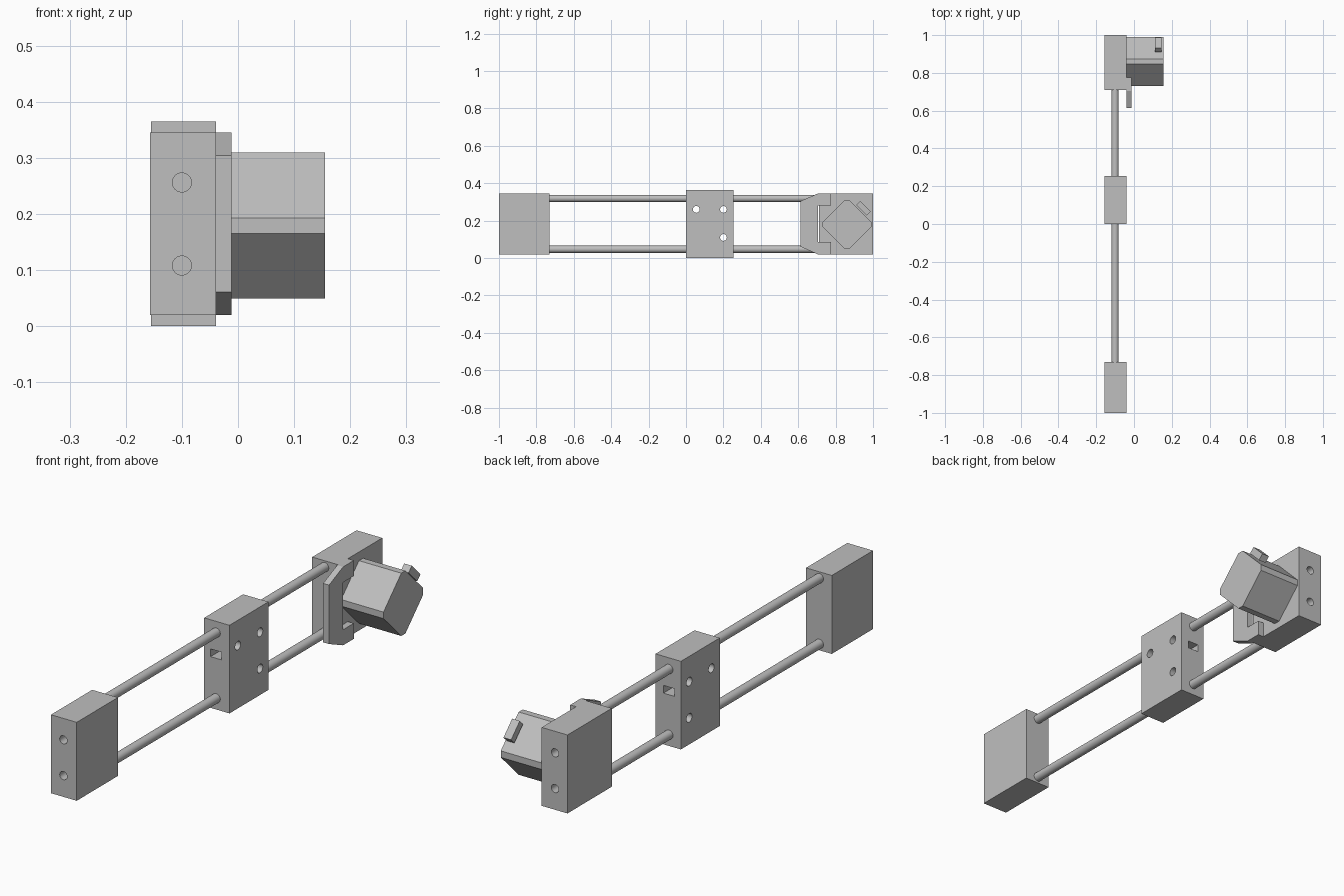
import bpy, bmesh, math
from mathutils import Matrix, Vector

if "Cube" in bpy.data.objects:
    bpy.data.objects.remove(bpy.data.objects["Cube"], do_unlink=True)

grey = bpy.data.materials.new("light grey")
grey.use_nodes = True
colour = (0.52, 0.52, 0.52, 1)
grey.diffuse_color = colour
grey.node_tree.nodes["Principled BSDF"].inputs["Base Color"].default_value = colour


def finish(name, bm):
    bmesh.ops.recalc_face_normals(bm, faces=bm.faces)
    mesh = bpy.data.meshes.new(name)
    bm.to_mesh(mesh)
    bm.free()
    mesh.materials.append(grey)
    obj = bpy.data.objects.new(name, mesh)
    bpy.context.collection.objects.link(obj)
    return obj


def box(name, xs, ys, zs):
    bm = bmesh.new()
    bmesh.ops.create_cube(bm, size=1)
    for v in bm.verts:
        v.co = [(a + b) / 2 + c * (b - a) for c, (a, b) in zip(v.co, (xs, ys, zs))]
    return finish(name, bm)


def prism(name, outline, x0, x1):
    """Extrude a (y, z) outline along x."""
    bm = bmesh.new()
    face = bm.faces.new([bm.verts.new((x0, y, z)) for y, z in outline])
    ext = bmesh.ops.extrude_face_region(bm, geom=[face])["geom"]
    moved = [g for g in ext if isinstance(g, bmesh.types.BMVert)]
    bmesh.ops.translate(bm, verts=moved, vec=(x1 - x0, 0, 0))
    return finish(name, bm)


def cylinder(name, axis, start, length, radius):
    bm = bmesh.new()
    bmesh.ops.create_cone(bm, cap_ends=True, segments=32, radius1=radius,
                          radius2=radius, depth=length)
    turn = Vector((0, 0, 1)).rotation_difference(Vector(axis)).to_matrix().to_4x4()
    bm.transform(Matrix.Translation(Vector(start) + Vector(axis) * length / 2) @ turn)
    return finish(name, bm)


def smooth(obj):
    bpy.ops.object.select_all(action='DESELECT')
    obj.select_set(True)
    bpy.context.view_layer.objects.active = obj
    bpy.ops.object.shade_smooth_by_angle(angle=math.radians(30))


def cut(obj, cutters):
    bpy.ops.object.select_all(action='DESELECT')
    bpy.context.view_layer.objects.active = obj
    for c in cutters:
        mod = obj.modifiers.new("cut", 'BOOLEAN')
        mod.operation, mod.solver, mod.object = 'DIFFERENCE', 'EXACT', c
        bpy.ops.object.modifier_apply(modifier=mod.name)
        bpy.data.objects.remove(c, do_unlink=True)
    smooth(obj)


BODY_X = (-0.157, -0.039)
ROD_X = -0.1
HOLE_Z = (0.108, 0.256)

# End blocks with two blind holes in each outer face
for name, ys, y_out, inward in (("front_end_block", (-1, -0.73), -1.02, 1),
                                ("rear_end_block", (0.71, 1), 1.02, -1)):
    block = box(name, BODY_X, ys, (0.02, 0.345))
    cut(block, [cylinder("hole", (0, inward, 0), (ROD_X, y_out, z), 0.14, 0.017)
                for z in HOLE_Z])

# Guide rods
for name, z in (("lower_rod", 0.047), ("upper_rod", 0.319)):
    smooth(cylinder(name, (0, 1, 0), (ROD_X, -0.75, z), 1.48, 0.019))

# Sliding carriage with mounting holes and a belt slot
carriage = box("carriage", (-0.155, -0.039), (0, 0.255), (0, 0.365))
holes = [cylinder("hole", (1, 0, 0), (-0.2, y, z), 0.2, 0.018)
         for y in (0.055, 0.2) for z in (0.11, 0.26)]
slot = box("slot", (-0.126, -0.075), (-0.05, 0.3), (0.212, 0.244))
cut(carriage, holes + [slot])

# C-shaped motor bracket, mirrored about its middle height
MID = 0.1825
upper = [(0.775, 0.098), (0.705, 0.098)]
outer = [(0.613, 0.122), (0.705, 0.1625), (0.775, 0.1625)]
half = outer + upper
outline = ([(y, MID + h) for y, h in half]
           + [(y, MID - h) for y, h in reversed(half)])
prism("motor_bracket", outline, -0.039, -0.012)

# Motor body: square turned on its corner, with clipped corners
R, C, MY, MZ = 0.13, 0.0135, 0.861, 0.179
corners = []
for k in range(4):
    a = k * math.pi / 2
    for s in (-C, C):
        corners.append((MY + R * math.cos(a) - s * math.sin(a),
                        MZ + R * math.sin(a) + s * math.cos(a)))
prism("motor_body", corners, -0.039, 0.155)

# Cable socket on the upper rear face of the motor
d = math.sqrt(0.5)
socket = [(0.945 + d * (u + w), 0.263 + d * (w - u))
          for u, w in ((-0.04, -0.01), (0.04, -0.01), (0.04, 0.02), (-0.04, 0.02))]
prism("motor_socket", socket, 0.11, 0.145)
